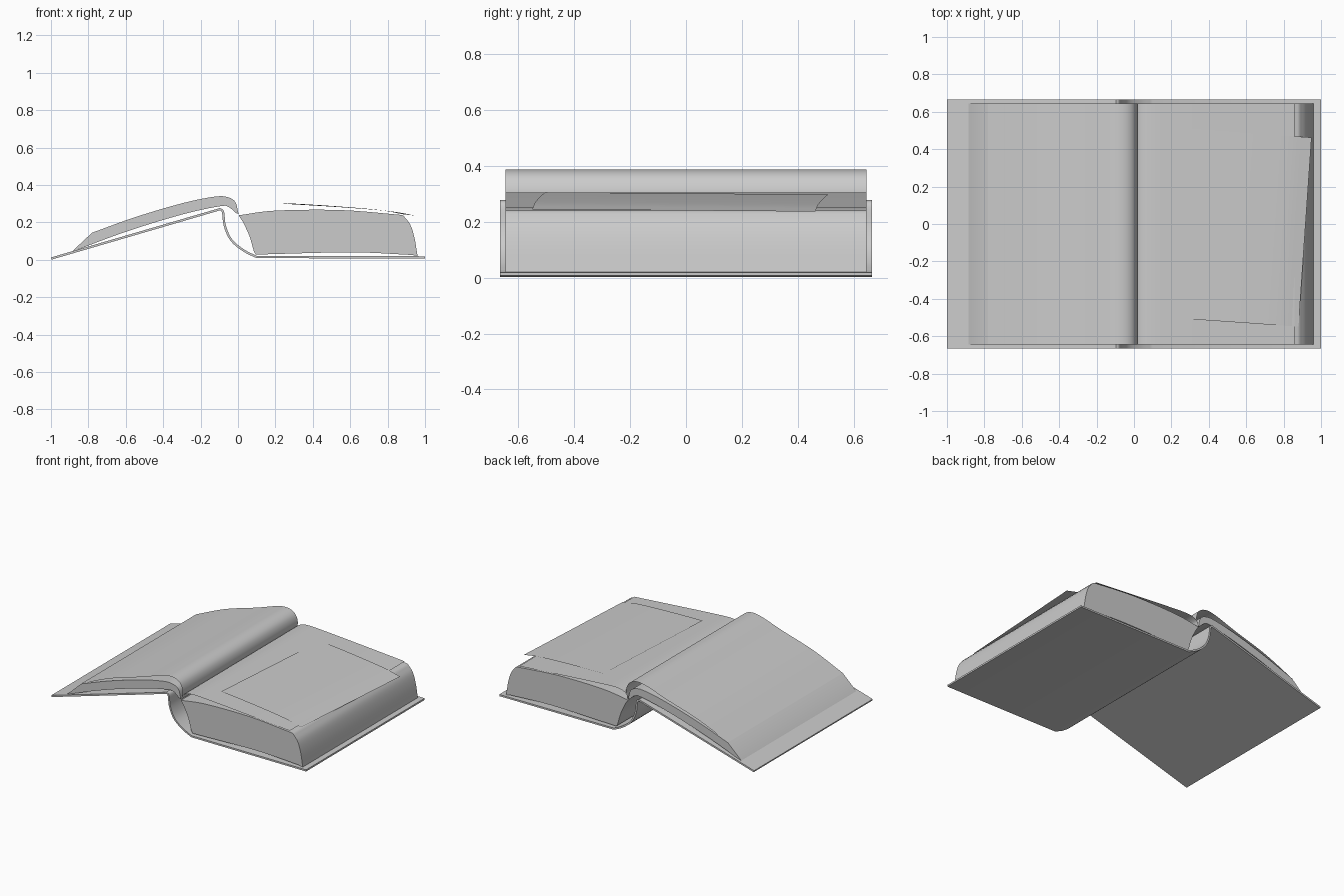
import bpy, bmesh, math
from mathutils import Vector

if "Cube" in bpy.data.objects:
    bpy.data.objects.remove(bpy.data.objects["Cube"])


def curve(pts, steps=5):
    """Smooth path through a few (x, z) points."""
    p = [Vector(q) for q in pts]
    p = [2 * p[0] - p[1]] + p + [2 * p[-1] - p[-2]]
    out = []
    for a, b, c, d in zip(p, p[1:], p[2:], p[3:]):
        for i in range(steps):
            t = i / steps
            out.append(0.5 * (2 * b + (c - a) * t + (2 * a - 5 * b + 4 * c - d) * t * t
                              + (3 * b - a - 3 * c + d) * t ** 3))
    return out + [p[-2]]


def thicken(path, t):
    """Closed outline around a path, t thick."""
    left, right = [], []
    for i, q in enumerate(path):
        d = (path[min(i + 1, len(path) - 1)] - path[max(i - 1, 0)]).normalized()
        n = Vector((-d.y, d.x)) * t / 2
        left.append(q + n)
        right.append(q - n)
    return left + right[::-1]


def extrude(name, pts, half, closed=True):
    """Sweep an (x, z) profile along y; closed profiles get end caps."""
    bm = bmesh.new()
    a = [bm.verts.new((q[0], -half, q[1])) for q in pts]
    b = [bm.verts.new((q[0], half, q[1])) for q in pts]
    n = len(pts)
    for i in range(n if closed else n - 1):
        j = (i + 1) % n
        bm.faces.new((a[i], b[i], b[j], a[j]))
    if closed:
        bm.faces.new(a)
        bm.faces.new(b[::-1])
    bmesh.ops.recalc_face_normals(bm, faces=bm.faces)
    if not closed and sum(f.normal.z for f in bm.faces) < 0:
        bmesh.ops.reverse_faces(bm, faces=bm.faces)
    me = bpy.data.meshes.new(name)
    bm.to_mesh(me)
    bm.free()
    ob = bpy.data.objects.new(name, me)
    bpy.context.collection.objects.link(ob)
    bpy.ops.object.select_all(action='DESELECT')
    ob.select_set(True)
    bpy.context.view_layer.objects.active = ob
    bpy.ops.object.shade_smooth_by_angle(angle=math.radians(35))
    return ob


# Cover: tilted front board, curved spine, flat back board
spine = curve([(-0.095, 0.271), (-0.08, 0.255), (-0.07, 0.18), (-0.035, 0.105),
               (0.03, 0.05), (0.1, 0.015)], 4)
cover = [Vector((-0.998, 0.007))] + spine + [Vector((1.0, 0.013))]
extrude("cover", thicken(cover, 0.012), 0.665)

# Left page block, arched over the front board
left_top = curve([(-0.78, 0.145), (-0.55, 0.228), (-0.3, 0.302), (-0.13, 0.337), (-0.06, 0.336),
                  (-0.015, 0.31), (0.003, 0.245)])
left_bottom = curve([(-0.012, 0.25), (-0.05, 0.282), (-0.1, 0.286), (-0.3, 0.242),
                     (-0.6, 0.15), (-0.89, 0.042)])
extrude("left_page_block", left_top + left_bottom, 0.645)

# Right page block with rounded fore edge
right_top = curve([(0.003, 0.238), (0.2, 0.263), (0.55, 0.266), (0.875, 0.24)])
fore_edge = curve([(0.885, 0.235), (0.92, 0.19), (0.943, 0.12), (0.96, 0.02)])
right_bottom = curve([(0.93, 0.026), (0.6, 0.04), (0.095, 0.028)])
gutter = curve([(0.085, 0.045), (0.06, 0.13), (0.025, 0.205)])
extrude("right_page_block", right_top + fore_edge + right_bottom + gutter, 0.645)

# Lifted single pages
extrude("left_lifted_page", curve([(-0.78, 0.146), (-0.55, 0.245), (-0.3, 0.322), (-0.14, 0.376),
        (-0.06, 0.385), (-0.005, 0.36), (0.018, 0.305), (0.005, 0.245)]), 0.645, False)
extrude("right_lifted_page", curve([(0.005, 0.245), (0.022, 0.282), (0.09, 0.303), (0.25, 0.296),
        (0.55, 0.274), (0.858, 0.25)]), 0.645, False)

# Loose sheet lying askew on the right page
sheet = extrude("loose_sheet", curve([(-0.33, 0.301), (-0.05, 0.284), (0.2, 0.263),
                (0.33, 0.240)]), 0.507, False)
sheet.location = (0.585, -0.0225, 0)
sheet.rotation_euler = (-0.008, 0, -0.069)
